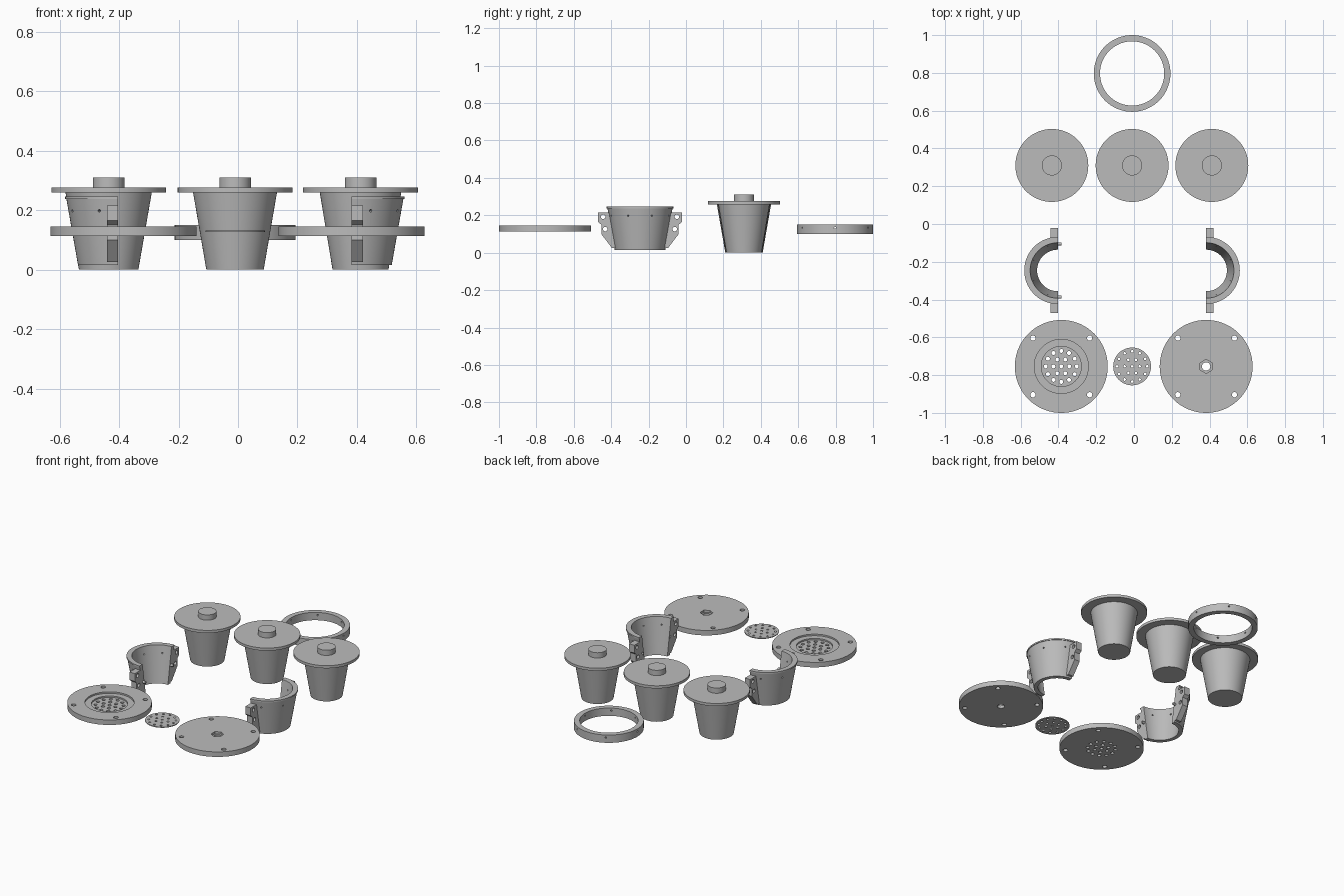
import bpy, bmesh
from math import sin, cos, pi, radians
from mathutils import Matrix, Vector

if "Cube" in bpy.data.objects:
    bpy.data.objects.remove(bpy.data.objects["Cube"])

GREY = bpy.data.materials.new("plain_grey")
GREY.diffuse_color = (0.5, 0.5, 0.5, 1)
GREY.use_nodes = True
GREY.node_tree.nodes["Principled BSDF"].inputs["Base Color"].default_value = GREY.diffuse_color


def finish(name, bm, loc=(0, 0, 0)):
    bmesh.ops.recalc_face_normals(bm, faces=bm.faces)
    me = bpy.data.meshes.new(name)
    bm.to_mesh(me)
    bm.free()
    me.materials.append(GREY)
    ob = bpy.data.objects.new(name, me)
    ob.location = loc
    bpy.context.collection.objects.link(ob)
    return ob


def lathe(name, prof, loc, closed=False, a0=0.0, sweep=2 * pi, n=72):
    """Revolve (r, z) points; closed joins last point to first."""
    bm = bmesh.new()
    full = sweep > 6.28
    rings = []
    for i in range(n if full else n + 1):
        a = a0 + sweep * i / n
        rings.append([bm.verts.new((r * cos(a), r * sin(a), z)) for r, z in prof])
    m = len(prof)
    for i in range(n):
        p, q = rings[i], rings[(i + 1) % len(rings)]
        for j in range(m if closed else m - 1):
            k = (j + 1) % m
            bm.faces.new((p[j], q[j], q[k], p[k]))
    if not full:
        bm.faces.new(rings[0])
        bm.faces.new(rings[-1])
    elif not closed:
        bm.faces.new([r[0] for r in rings])
        bm.faces.new([r[-1] for r in rings])
    return finish(name, bm, loc)


def add_pin(bm, pos, axis, r, depth, seg=20, spin=0.0):
    rot = Vector((0, 0, 1)).rotation_difference(Vector(axis)).to_matrix().to_4x4()
    bmesh.ops.create_cone(bm, cap_ends=True, segments=seg, radius1=r, radius2=r, depth=depth,
                          matrix=Matrix.Translation(pos) @ rot @ Matrix.Rotation(spin, 4, 'Z'))


def cut(ob, pins):
    """Subtract a set of (pos, axis, radius, depth[, sides, spin]) pins."""
    bm = bmesh.new()
    for p in pins:
        add_pin(bm, *p)
    c = finish("cutter", bm, ob.location)
    c.hide_render = True
    mod = ob.modifiers.new("cut", 'BOOLEAN')
    mod.operation, mod.solver, mod.object = 'DIFFERENCE', 'EXACT', c
    bpy.context.view_layer.objects.active = ob
    bpy.ops.object.modifier_apply(modifier=mod.name)
    bpy.data.objects.remove(c)


def circle(count, r):
    return [(r * cos(2 * pi * i / count), r * sin(2 * pi * i / count)) for i in range(count)]


Z = (0, 0, 1)

# Three tapered plugs with a wide lid and a knob, each slightly smaller
for side, x, rb, rt in (("left", -0.435, 0.100, 0.145), ("middle", -0.01, 0.0965, 0.141),
                        ("right", 0.412, 0.094, 0.137)):
    lathe(side + "_plug", [(rb, 0), (rt, 0.259), (0.193, 0.259), (0.193, 0.276),
                           (0.053, 0.276), (0.053, 0.31)], (x, 0.31, 0))

# Clamping ring with small radial screw holes
ring = lathe("clamp_ring", [(0.17, 0.10), (0.203, 0.10), (0.203, 0.15), (0.17, 0.15)],
             (-0.01, 0.797, 0), closed=True)
cut(ring, [((0.187 * c, 0.187 * s, 0.133), (c, s, 0), 0.005, 0.06, 12)
           for c, s in circle(6, 1)])

# Base plate with a stepped seat and drain holes
corners = [(sx * 0.15, sy * 0.15) for sx in (-1, 1) for sy in (-1, 1)]
bolts = [((x, y, 0.13), Z, 0.014, 0.1) for x, y in corners]
drain = lathe("drain_plate", [(0.246, 0.113), (0.246, 0.145), (0.143, 0.145), (0.143, 0.135),
                              (0.106, 0.135), (0.106, 0.126)], (-0.385, -0.754, 0))
cut(drain, bolts + [((x, y, 0.12), Z, 0.0105, 0.05)
                    for x, y in [(0, 0)] + circle(6, 0.042) + circle(12, 0.082)])

# Pressure plate with hexagonal nut pocket
press = lathe("pressure_plate", [(0.246, 0.113), (0.246, 0.145)], (0.382, -0.754, 0))
cut(press, bolts + [((0, 0, 0.15), Z, 0.037, 0.04, 6, 0.0)])
cut(press, [((0, 0, 0.12), Z, 0.022, 0.06)])

# Thin perforated strainer disc
strainer = lathe("strainer_disc", [(0.10, 0.127), (0.10, 0.132)], (-0.01, -0.754, 0))
cut(strainer, [((x, y, 0.13), Z, 0.007, 0.05, 16)
               for x, y in [(0, 0)] + circle(6, 0.04) + circle(12, 0.08)])

# Two half shells of the tapered mould, with bolting flanges
FLANGE = [(0.16, 0.215), (0.225, 0.215), (0.225, 0.165), (0.207, 0.15),
          (0.207, 0.10), (0.15, 0.025), (0.126, 0.025)]
for side, s, x in (("left", -1, -0.403), ("right", 1, 0.382)):
    loc = (x, -0.246, 0)
    shell = lathe(side + "_half_shell", [(0.110, 0.015), (0.135, 0.015), (0.174, 0.237),
                                         (0.178, 0.237), (0.178, 0.246), (0.147, 0.246)],
                  loc, closed=True, a0=-pi / 2 if s > 0 else pi / 2, sweep=pi, n=40)
    pins = []
    for deg in (-67.5, -22.5, 22.5, 67.5):
        c, d = s * cos(radians(deg)), sin(radians(deg))
        pins.append(((0.155 * c, 0.155 * d, 0.198), (c, d, 0), 0.0045, 0.08, 12))
    if s > 0:
        pins += [((0, y, 0.13), (1, 0, 0), 0.009, 0.03, 16) for y in (-0.141, 0.141)]
    cut(shell, pins)

    for end, t in (("front", -1), ("back", 1)):
        bm = bmesh.new()
        f = bm.faces.new([bm.verts.new((0, t * y, z)) for y, z in FLANGE])
        ext = bmesh.ops.extrude_face_region(bm, geom=[f], use_keep_orig=True)
        bmesh.ops.translate(bm, vec=(s * 0.038, 0, 0),
                            verts=[v for v in ext["geom"] if isinstance(v, bmesh.types.BMVert)])
        fl = finish(f"{side}_{end}_flange", bm, loc)
        cut(fl, [((0, t * 0.197, 0.192), (1, 0, 0), 0.012, 0.2),
                 ((0, t * 0.186, 0.126), (1, 0, 0), 0.012, 0.2)])
        # Locating pegs on the left shell
        if s < 0:
            bm = bmesh.new()
            add_pin(bm, (0.004, t * 0.141, 0.13), (1, 0, 0), 0.008, 0.028, 16)
            finish(f"{end}_locating_peg", bm, loc)

# Smooth the round walls, keep crisp edges
bpy.ops.object.select_all(action='DESELECT')
for ob in bpy.context.scene.objects:
    ob.select_set(True)
    bpy.context.view_layer.objects.active = ob
bpy.ops.object.shade_smooth_by_angle(angle=radians(30))
